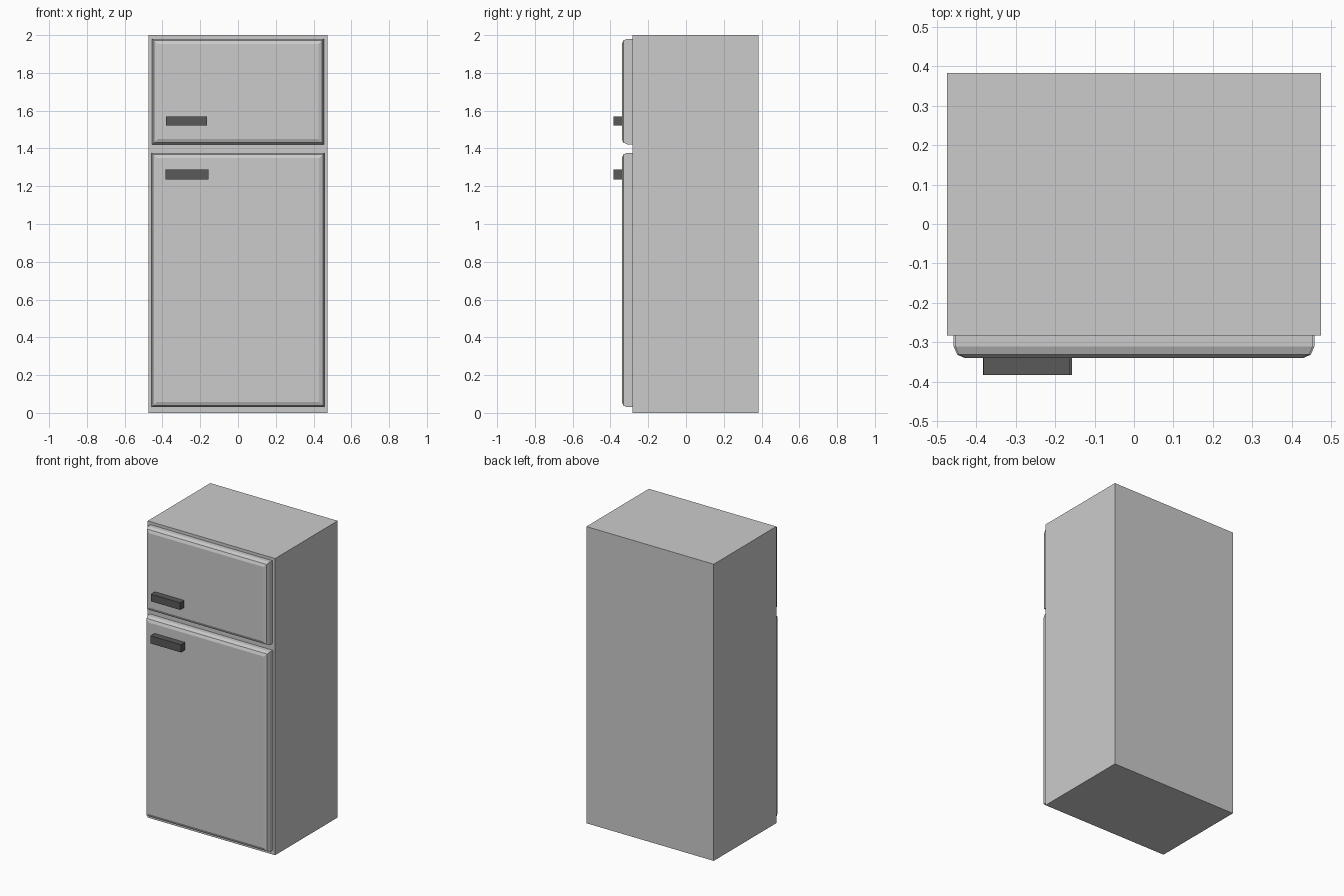
import bpy, bmesh

if "Cube" in bpy.data.objects:
    bpy.data.objects.remove(bpy.data.objects["Cube"])

BODY_FRONT = -0.283
DOOR_FRONT = -0.34


def finish(name, bm, mat=None):
    bmesh.ops.recalc_face_normals(bm, faces=bm.faces)
    mesh = bpy.data.meshes.new(name)
    bm.to_mesh(mesh)
    bm.free()
    obj = bpy.data.objects.new(name, mesh)
    bpy.context.collection.objects.link(obj)
    if mat:
        mesh.materials.append(mat)
    return obj


def loft(name, x0, x1, z0, z1, sections, mat=None):
    """Rectangular rings stacked along y; each section is (inset, y)."""
    bm = bmesh.new()
    rings = []
    for i, y in sections:
        corners = [(x0 + i, z0 + i), (x1 - i, z0 + i), (x1 - i, z1 - i), (x0 + i, z1 - i)]
        rings.append([bm.verts.new((x, y, z)) for x, z in corners])
    for a, b in zip(rings, rings[1:]):
        for k in range(4):
            n = (k + 1) % 4
            bm.faces.new((a[k], a[n], b[n], b[k]))
    bm.faces.new(rings[0])
    bm.faces.new(rings[-1])
    return finish(name, bm, mat)


dark = bpy.data.materials.new("dark_handle")
dark.diffuse_color = (0.1, 0.1, 0.1, 1)
dark.use_nodes = True
dark.node_tree.nodes["Principled BSDF"].inputs["Base Color"].default_value = dark.diffuse_color

# Cabinet
loft("cabinet", -0.475, 0.475, 0, 2, [(0, 0.383), (0, BODY_FRONT)])

# Doors with a faceted rounded front rim
rim = [(0, BODY_FRONT), (0, -0.311), (0.009, -0.332), (0.028, DOOR_FRONT)]
loft("freezer_door", -0.454, 0.454, 1.422, 1.98, rim)
loft("fridge_door", -0.458, 0.458, 0.03, 1.377, rim)

# Handles
grip = [(0, DOOR_FRONT), (0, -0.383)]
loft("freezer_handle", -0.382, -0.163, 1.521, 1.569, grip, dark)
loft("fridge_handle", -0.384, -0.157, 1.236, 1.288, grip, dark)
